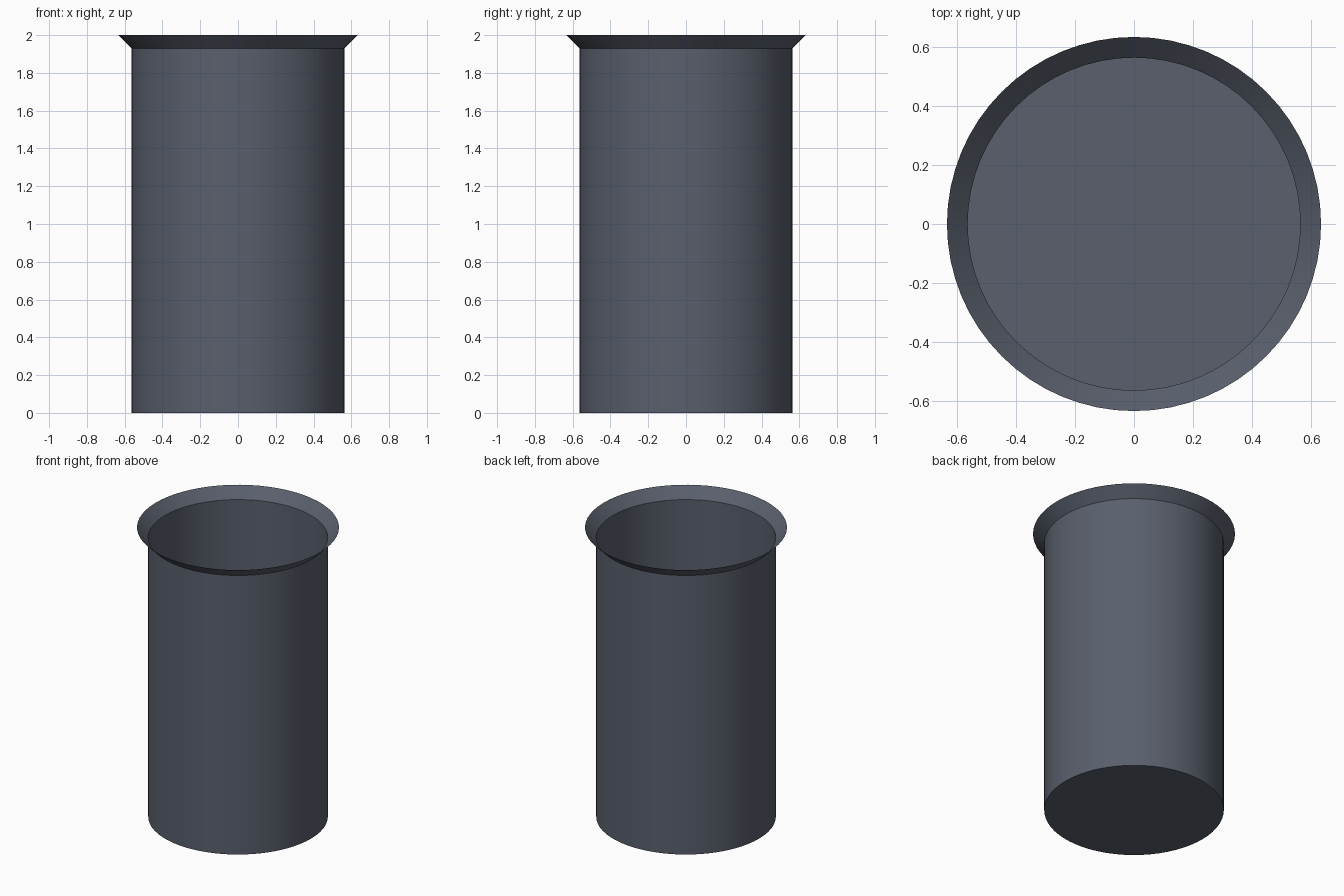
import bpy, bmesh, math

if "Cube" in bpy.data.objects:
    bpy.data.objects.remove(bpy.data.objects["Cube"])

SIDES = 64
# (radius, height) of the thin-walled shell, bottom to lip
PROFILE = [(0.563, 0.0), (0.563, 1.93), (0.633, 2.0)]

# Open cup: closed base, straight wall, flared lip
bm = bmesh.new()
rings = [[bm.verts.new((r * math.cos(2 * math.pi * i / SIDES),
                        r * math.sin(2 * math.pi * i / SIDES), z))
          for i in range(SIDES)] for r, z in PROFILE]
for low, high in zip(rings, rings[1:]):
    for i in range(SIDES):
        j = (i + 1) % SIDES
        bm.faces.new((low[i], low[j], high[j], high[i]))
bm.faces.new(rings[0][::-1])

mesh = bpy.data.meshes.new("flared_cup")
bm.to_mesh(mesh)
bm.free()
cup = bpy.data.objects.new("flared_cup", mesh)
bpy.context.collection.objects.link(cup)

# Dark slate colour
mat = bpy.data.materials.new("dark_slate")
mat.diffuse_color = (0.10, 0.115, 0.15, 1)
mat.use_nodes = True
mat.node_tree.nodes["Principled BSDF"].inputs["Base Color"].default_value = mat.diffuse_color
mesh.materials.append(mat)

# Smooth wall with crisp lip and base edges
bpy.context.view_layer.objects.active = cup
cup.select_set(True)
bpy.ops.object.shade_smooth_by_angle(angle=math.radians(30))
